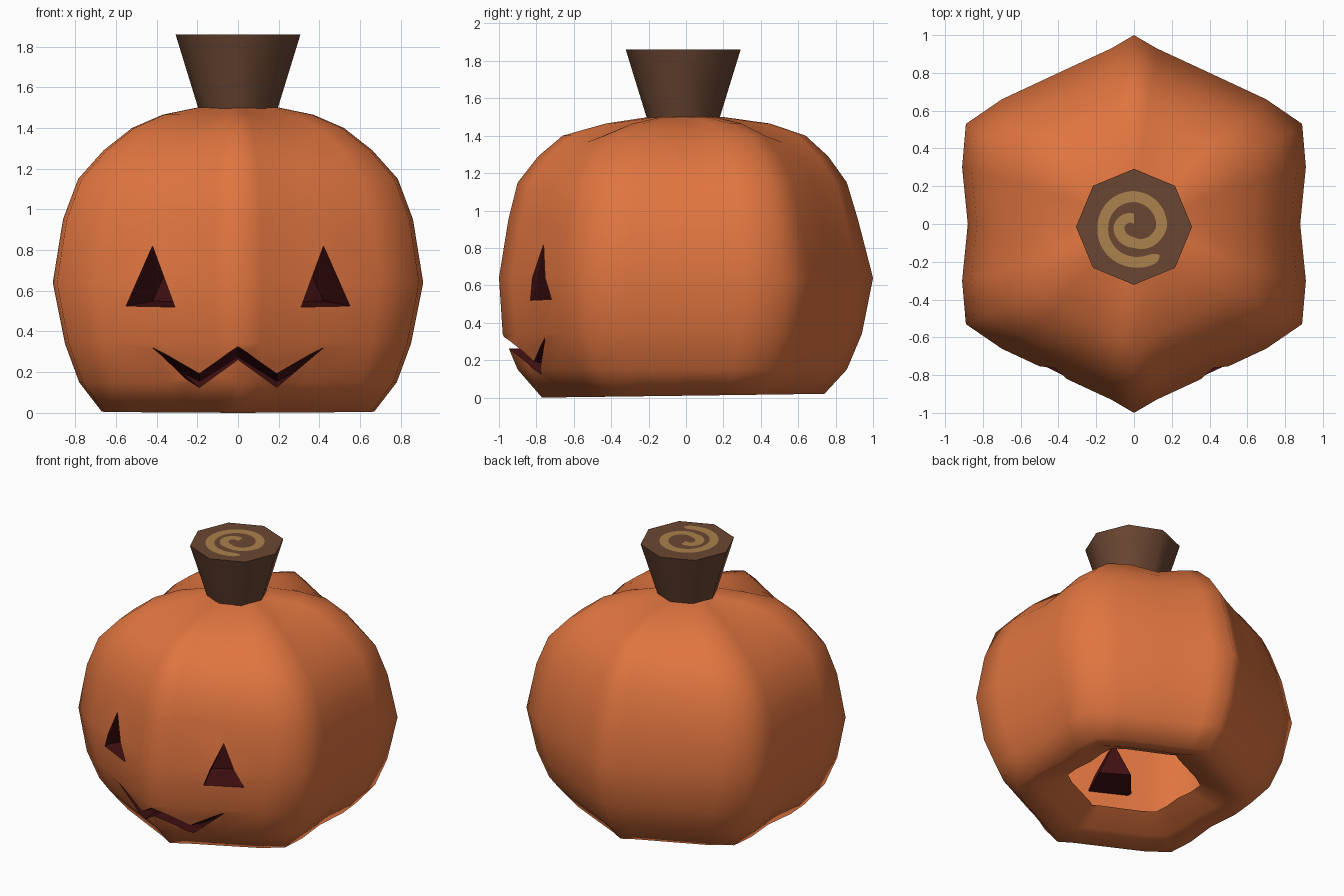
import bpy, bmesh, math
from mathutils import Vector

if "Cube" in bpy.data.objects:
    bpy.data.objects.remove(bpy.data.objects["Cube"])


def mat(name, srgb):
    m = bpy.data.materials.new(name)
    m.diffuse_color = [((c / 255 + 0.055) / 1.055) ** 2.4 for c in srgb] + [1]
    m.use_nodes = True
    m.node_tree.nodes["Principled BSDF"].inputs["Base Color"].default_value = m.diffuse_color
    return m


ORANGE = mat("orange rind", (224, 117, 64))
DARK = mat("dark red hollow", (66, 16, 18))
BROWN = mat("brown stem", (106, 70, 50))
TAN = mat("tan spiral", (170, 130, 76))


def make_object(name, verts, faces, material):
    me = bpy.data.meshes.new(name)
    me.from_pydata(verts, [], faces)
    me.materials.append(material)
    bm = bmesh.new()
    bm.from_mesh(me)
    bmesh.ops.recalc_face_normals(bm, faces=bm.faces)
    bm.to_mesh(me)
    bm.free()
    ob = bpy.data.objects.new(name, me)
    bpy.context.collection.objects.link(ob)
    return ob


def loft(sections, caps):
    """Bridge equal point loops; caps are index groups closing both ends."""
    n = len(sections[0])
    verts = [p for s in sections for p in s]
    faces = [(k * n + i, k * n + (i + 1) % n, (k + 1) * n + (i + 1) % n, (k + 1) * n + i)
             for k in range(len(sections) - 1) for i in range(n)]
    last = (len(sections) - 1) * n
    faces += [tuple(c) for c in caps] + [tuple(last + i for i in c) for c in caps]
    return verts, faces


# six-lobed plan outline, one quarter mirrored to all four
quarter = [(0.88, 0), (0.91, 0.3), (0.89, 0.53), (0.7, 0.66), (0.4, 0.8), (0.12, 0.93), (0, 1)]
half = quarter + [(-x, y) for x, y in quarter[-2::-1]]
outline = half + [(x, -y) for x, y in half[-2:0:-1]]
valley = [i % 4 == 0 for i in range(24)]

# rings: z, half width, front reach, back reach, valley drop
HOLE_Z = 0.12
rings = [(HOLE_Z, 0.38, 0.42, 0.42, 0), (0.04, 0.54, 0.6, 0.6, 0), (0.01, 0.67, 0.77, 0.74, 0),
         (0.15, 0.78, 0.9, 0.86, 0), (0.34, 0.85, 0.98, 0.94, 0), (0.64, 0.91, 1, 1, 0),
         (0.95, 0.86, 0.95, 0.92, 0), (1.15, 0.785, 0.9, 0.86, 0.01), (1.29, 0.66, 0.79, 0.76, 0.02),
         (1.4, 0.52, 0.66, 0.64, 0.035), (1.465, 0.37, 0.43, 0.45, 0.035), (1.5, 0.2, 0.2, 0.2, 0)]
sections = []
for k, (z, w, f, b, drop) in enumerate(rings):
    sections.append([(x * w / 0.91, y * (b if y > 0 else f),
                      z - (drop if valley[i] else 0) + (0.01 * y if k == 2 else 0))
                     for i, (x, y) in enumerate(outline)])
body = make_object("pumpkin_body", *loft(sections, [range(24)]), ORANGE)

# cutters for the eyes and mouth
cutters = []
for s, side in ((-1, "left"), (1, "right")):
    tri = [(s * 0.42, 0.82), (s * 0.55, 0.525), (s * 0.31, 0.52)]
    front = [Vector((x, -1.3, z)) for x, z in tri]
    skin = [Vector((x, -1 + 0.577 * abs(x), z)) for x, z in tri]
    mid = sum(skin, Vector()) / 3
    back = [mid + (p - mid) * 0.75 + Vector((-s * 0.1, 0.17, 0)) for p in skin]
    cutters.append(make_object(side + "_eye_cutter", *loft([front, skin, back], [(0, 1, 2)]), DARK))

lip = [(-0.42, 0.32), (-0.19, 0.205), (0, 0.325), (0.19, 0.205), (0.42, 0.32),
       (0.19, 0.125), (0, 0.262), (-0.19, 0.125)]
front = [(x, -1.3, z) for x, z in lip]
skin = [(x, -0.96 + 0.54 * abs(x), z) for x, z in lip]
back = [(x, -0.76 + 0.5 * abs(x), z - (0.05 if i < 5 else 0)) for i, (x, z) in enumerate(lip)]
mouth_caps = [(0, 1, 7), (1, 2, 6, 7), (2, 3, 5, 6), (3, 4, 5)]
cutters.append(make_object("mouth_cutter", *loft([front, skin, back], mouth_caps), DARK))

# carve the face
bpy.context.view_layer.objects.active = body
for c in cutters:
    m = body.modifiers.new(c.name, 'BOOLEAN')
    m.operation = 'DIFFERENCE'
    m.solver = 'EXACT'
    m.material_mode = 'TRANSFER'
    m.object = c
    bpy.ops.object.modifier_apply(modifier=m.name)
for c in cutters:
    bpy.data.objects.remove(c)

# open the underside and smooth the rind, keeping the hollows crisp
dark_slots = [i for i, m in enumerate(body.data.materials) if m == DARK]
bm = bmesh.new()
bm.from_mesh(body.data)
cap = [f for f in bm.faces if all(abs(v.co.z - HOLE_Z) < 1e-4 for v in f.verts)]
bmesh.ops.delete(bm, geom=cap, context='FACES')
for f in bm.faces:
    f.smooth = f.material_index not in dark_slots
for e in bm.edges:
    e.smooth = all(f.smooth for f in e.link_faces)
bm.to_mesh(body.data)
bm.free()

# flared eight-sided stem
bpy.ops.mesh.primitive_cone_add(vertices=8, radius1=0.19, radius2=0.307, depth=0.38,
                                location=(0, -0.015, 1.67))
stem = bpy.context.object
stem.name = "stem"
stem.data.materials.append(BROWN)
bpy.ops.object.shade_smooth_by_angle(angle=math.radians(50))

# spiral inlay on the cut top: radii at clockwise angles
keys = [(-48, 0.2), (-90, 0.187), (-180, 0.165), (-270, 0.16), (-360, 0.146),
        (-450, 0.082), (-540, 0.08), (-630, 0.04)]


def radius(a):
    for (a0, r0), (a1, r1) in zip(keys, keys[1:]):
        if a >= a1:
            return r0 + (r1 - r0) * (a0 - a) / (a0 - a1)
    return keys[-1][1]


strip, N = [], 96
for i in range(N + 1):
    t = i / N
    a = -48 - 582 * t
    w = 0.029 * math.sqrt(max(0.02, 1 - max(0, 1 - t / 0.03) ** 2))
    for r in (radius(a) - w, radius(a) + w):
        strip.append((r * math.cos(math.radians(a)), r * math.sin(math.radians(a)) - 0.015, 1.864))
make_object("stem_spiral", strip,
            [(2 * i, 2 * i + 1, 2 * i + 3, 2 * i + 2) for i in range(N)], TAN)
spiral = bpy.data.objects["stem_spiral"]
if spiral.data.polygons[0].normal.z < 0:
    spiral.data.flip_normals()
